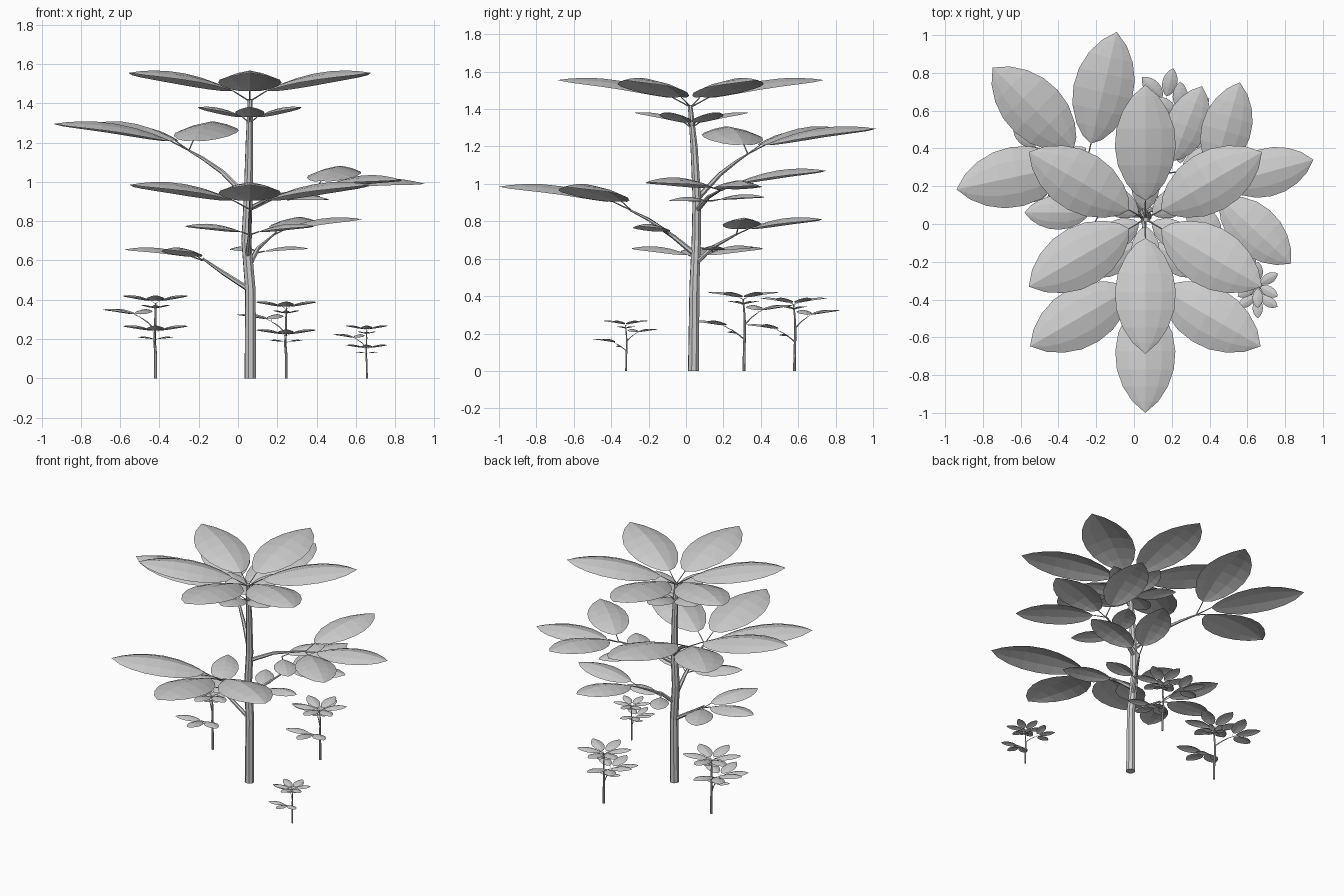
import bpy, bmesh, math
from mathutils import Vector as V

if "Cube" in bpy.data.objects:
    bpy.data.objects.remove(bpy.data.objects["Cube"])

UP = V((0, 0, 1))
ROOT = V((0.06, 0.04, 0))

# Leaf outline: (position along the leaf, relative half width)
OUTLINE = [(0.05, .32), (0.15, .63), (0.3, .9), (0.46, 1), (0.62, .95), (0.77, .75),
           (0.9, .43)]
COLUMNS = (-1, -.55, 0, .55, 1)


def tube(bm, pts, radii, sides=6):
    """Tapered stem with capped ends through the given points."""
    pts = [V(p) for p in pts]
    rings = []
    for i, p in enumerate(pts):
        d = (pts[min(i + 1, len(pts) - 1)] - pts[max(i - 1, 0)]).normalized()
        a = d.cross(V((0.31, 0.95, 0)) if abs(d.y) < 0.8 else V((1, 0, 0))).normalized()
        b = d.cross(a)
        rings.append([bm.verts.new(p + radii[i] * (a * math.cos(k * math.tau / sides)
                      + b * math.sin(k * math.tau / sides))) for k in range(sides)])
    for r0, r1 in zip(rings, rings[1:]):
        for k in range(sides):
            bm.faces.new((r0[k], r0[(k + 1) % sides], r1[(k + 1) % sides], r1[k]))
    bm.faces.new(rings[0][::-1])
    bm.faces.new(rings[-1])


def leaf(wood, green, centre, tip, ratio=0.26):
    """Pointed blade, arched along and across, on a thin stalk."""
    c, tip = V(centre), V(tip)
    base = c.lerp(tip, 0.14)
    base.z = c.z + 0.37 * (tip.z - c.z)
    tube(wood, [c, base], [0.004, 0.003], 4)
    axis = tip - base
    length = axis.length
    side = UP.cross(axis).normalized()
    first, last = green.verts.new(base), green.verts.new(tip)
    rows = []
    for t, w in OUTLINE:
        mid = base + axis * t + UP * (0.075 * length * 4 * t * (1 - t))
        hw = w * ratio * length
        rows.append([green.verts.new(mid + side * hw * s - UP * 0.29 * hw * abs(s) ** 1.5)
                     for s in COLUMNS])
    for k in range(len(COLUMNS) - 1):
        for a, b in zip(rows, rows[1:]):
            green.faces.new((a[k], a[k + 1], b[k + 1], b[k]))
        green.faces.new((first, rows[0][k + 1], rows[0][k]))
        green.faces.new((rows[-1][k], rows[-1][k + 1], last))


def whorl(wood, green, centre, radius, rise, angles, ratio=0.26):
    for a in angles:
        a = math.radians(a)
        tip = V(centre) + V((radius * math.cos(a), radius * math.sin(a), rise))
        leaf(wood, green, centre, tip, ratio)


def finish(bm, name, origin, scale):
    for v in bm.verts:
        v.co = (v.co - ROOT) * scale + origin
    me = bpy.data.meshes.new(name)
    bm.to_mesh(me)
    bm.free()
    bpy.context.collection.objects.link(bpy.data.objects.new(name, me))


def plant(name, origin, scale, full):
    wood, green = bmesh.new(), bmesh.new()
    # Trunk
    tube(wood, [(.063, .04, 0), (.063, .045, .45), (.042, .055, .7), (.052, .058, .92),
                (.058, .043, 1.2), (.062, .022, 1.42)],
         [.031, .028, .026, .024, .020, .013], 8)
    # Crown and the ring of small leaves beneath it
    ring = range(30, 390, 60)
    whorl(wood, green, (.06, .025, 1.41), .713, .145, ring)
    whorl(wood, green, (.06, .03, 1.30), .305, .08, ring, .28)
    # Front branch with its small pair
    tube(wood, [(.05, .04, .63), (.06, -.07, .72), (.06, -.20, .81), (.06, -.30, .86)],
         [.015, .012, .009, .005])
    whorl(wood, green, (.06, -.295, .86), .705, .125, (210, 270, 330))
    whorl(wood, green, (.06, -.09, .73), .37, .045, (207, 333), .28)
    # Back left branch
    tube(wood, [(.05, .06, .92), (-.08, .18, 1.05), (-.18, .27, 1.12), (-.25, .33, 1.16)],
         [.015, .012, .009, .005])
    whorl(wood, green, (-.25, .33, 1.16), .705, .135, (77, 135, 192))
    if full:
        # Right branch, drooping at its tip
        tube(wood, [(.05, .06, .86), (.2, .12, .93), (.4, .19, .97)], [.014, .011, .005])
        for tip in ((.56, .75, 1.07), (.95, .34, .99), (.83, -.21, 1.01)):
            leaf(wood, green, (.40, .19, .965), tip)
        for tip in ((.46, -.09, .91), (.40, .42, .93)):
            leaf(wood, green, (.25, .14, .91), tip, .28)
        # Lower back right branch
        tube(wood, [(.055, .05, .57), (.1, .14, .66), (.18, .27, .73)], [.014, .011, .005])
        for tip in ((.63, .32, .81), (.36, .73, .81)):
            leaf(wood, green, (.18, .27, .73), tip)
        for tip in ((.36, .15, .66), (-.03, .36, .66)):
            leaf(wood, green, (.1, .14, .64), tip, .28)
        # Lower left branch
        tube(wood, [(.06, .045, .45), (-.08, .05, .54), (-.18, .05, .61)], [.014, .011, .005])
        whorl(wood, green, (-.18, .06, .60), .40, .055, (118, 180, 242))
    finish(wood, name + "_trunk_and_stems", origin, scale)
    finish(green, name + "_leaves", origin, scale)


plant("tree", ROOT, 1, True)
# Saplings around the foot of the tree
plant("left_sapling", V((-.42, .31, 0)), .27, False)
plant("back_sapling", V((.245, .58, 0)), .25, False)
plant("right_sapling", V((.655, -.32, 0)), .172, False)
